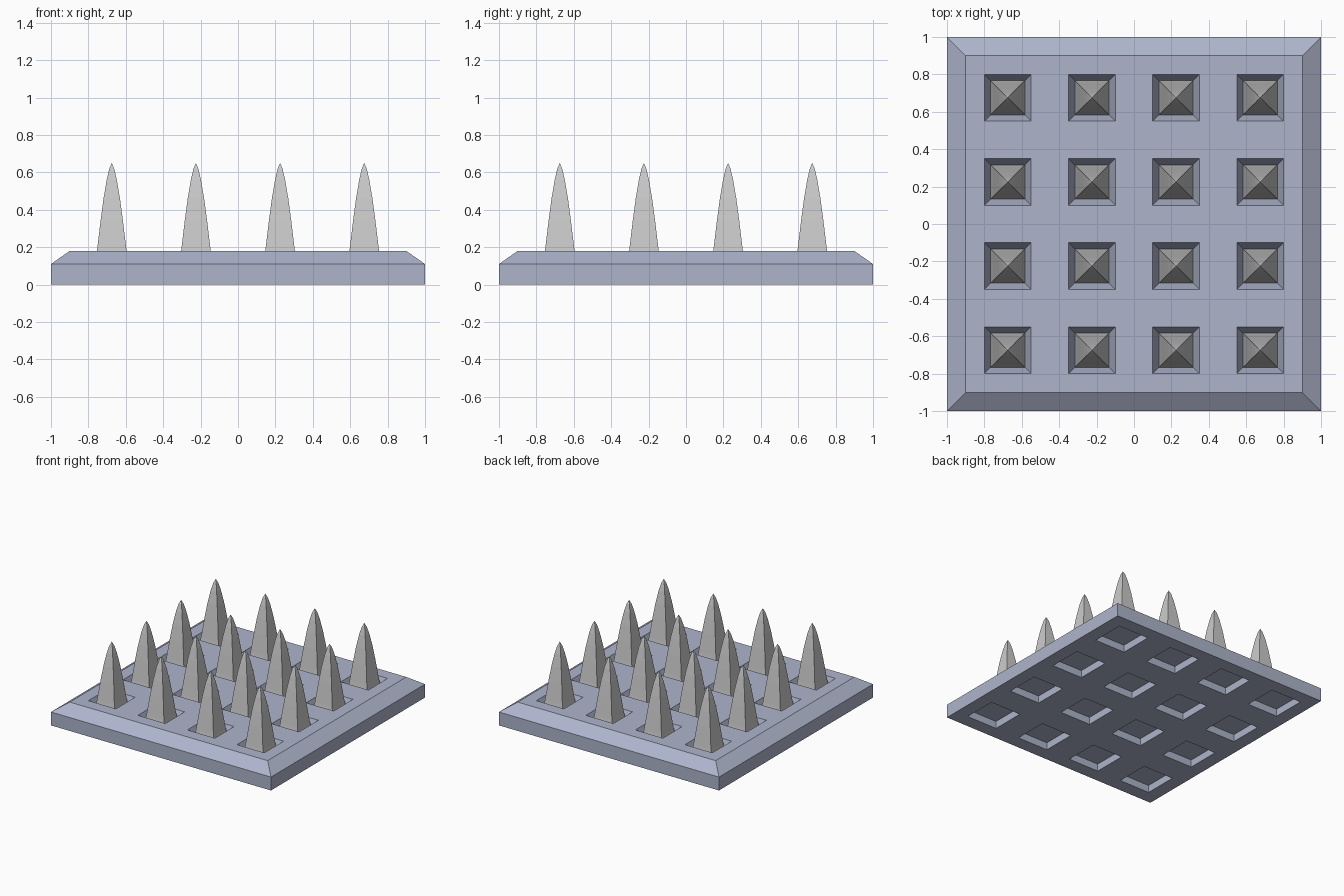
import bpy, bmesh
from mathutils import Matrix, Vector

if "Cube" in bpy.data.objects:
    bpy.data.objects.remove(bpy.data.objects["Cube"])

RIM, TOP, TAPER = 0.11, 0.18, 0.9
FLOOR = 0.10          # depth the spikes start at, inside the top pockets


def finish(name, bm, color=None):
    bmesh.ops.recalc_face_normals(bm, faces=bm.faces)
    me = bpy.data.meshes.new(name)
    bm.to_mesh(me)
    bm.free()
    ob = bpy.data.objects.new(name, me)
    bpy.context.collection.objects.link(ob)
    if color:
        mat = bpy.data.materials.new(name + "_color")
        mat.diffuse_color = color
        mat.use_nodes = True
        mat.node_tree.nodes["Principled BSDF"].inputs["Base Color"].default_value = mat.diffuse_color
        me.materials.append(mat)
    return ob


def pocket_grid(bm, half, z, opening, floor_half, dz):
    """4x4 grid whose cells are inset and sunk into square pockets."""
    g = bmesh.ops.create_grid(bm, x_segments=4, y_segments=4, size=half,
                              matrix=Matrix.Translation((0, 0, z)))
    cells = list({f for v in g["verts"] for f in v.link_faces})
    bmesh.ops.inset_individual(bm, faces=cells, thickness=half / 4 - opening,
                               use_even_offset=True)
    # second ring of faces forms the pocket walls
    bmesh.ops.inset_individual(bm, faces=cells, thickness=0.01,
                               use_even_offset=True)
    for f in cells:
        c = f.calc_center_median()
        for v in f.verts:
            v.co = Vector((c.x + (floor_half if v.co.x > c.x else -floor_half),
                           c.y + (floor_half if v.co.y > c.y else -floor_half),
                           z + dz))


def raise_edges(bm, edges, z, scale):
    r = bmesh.ops.extrude_edge_only(bm, edges=edges)["geom"]
    for v in r:
        if isinstance(v, bmesh.types.BMVert):
            v.co = Vector((v.co.x * scale, v.co.y * scale, z))
    return [e for e in r if isinstance(e, bmesh.types.BMEdge)]


# Base plate: pocketed underside, straight rim, chamfer, pocketed top
bm = bmesh.new()
pocket_grid(bm, 1.0, 0.0, 0.139, 0.139, 0.06)
edges = raise_edges(bm, [e for e in bm.edges if e.is_boundary], RIM, 1)
raise_edges(bm, edges, TOP, TAPER)
pocket_grid(bm, TAPER, TOP, 0.125, 0.091, FLOOR - TOP)
bmesh.ops.remove_doubles(bm, verts=bm.verts, dist=0.0005)
finish("base_plate", bm, (0.42, 0.46, 0.60, 1))

# Spikes: four-sided, curving to a point (half width, height)
PROFILE = [(0.091, FLOOR), (0.079, 0.18), (0.060, 0.34), (0.044, 0.46),
           (0.027, 0.56), (0.013, 0.62)]
TIP = 0.65
for i in range(4):
    for j in range(4):
        cx, cy = (i - 1.5) * 0.45, (j - 1.5) * 0.45
        bm = bmesh.new()
        rings = [[bm.verts.new((cx + sx * w, cy + sy * w, z))
                  for sx, sy in ((-1, -1), (1, -1), (1, 1), (-1, 1))]
                 for w, z in PROFILE]
        tip = bm.verts.new((cx, cy, TIP))
        for k in range(4):
            n = (k + 1) % 4
            for a, b in zip(rings, rings[1:]):
                bm.faces.new((a[k], a[n], b[n], b[k]))
            bm.faces.new((rings[-1][k], rings[-1][n], tip))
        bm.faces.new(rings[0][::-1])
        finish(f"spike_{i}_{j}", bm)
